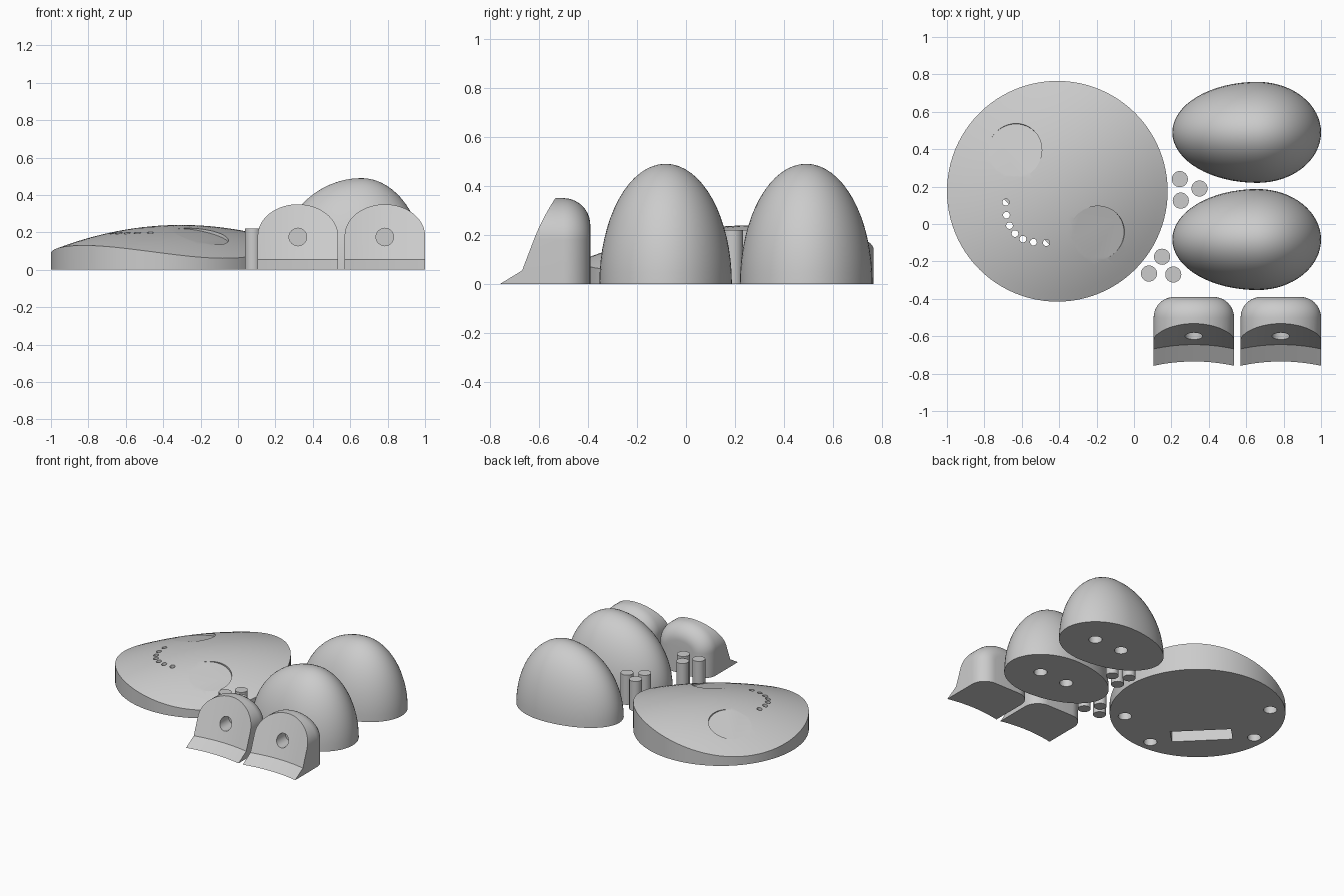
import bpy, bmesh
from math import sin, cos, pi, sqrt
from mathutils import Matrix, Vector

cube = bpy.data.objects.get("Cube")
if cube:
    bpy.data.objects.remove(cube, do_unlink=True)

grey = bpy.data.materials.new("plain_grey")
grey.use_nodes = True
grey.diffuse_color = (0.6, 0.6, 0.6, 1)
grey.node_tree.nodes["Principled BSDF"].inputs["Base Color"].default_value = (0.6, 0.6, 0.6, 1)


def make(name, bm):
    bmesh.ops.recalc_face_normals(bm, faces=bm.faces)
    mesh = bpy.data.meshes.new(name)
    bm.to_mesh(mesh)
    bm.free()
    mesh.materials.append(grey)
    ob = bpy.data.objects.new(name, mesh)
    bpy.context.collection.objects.link(ob)
    return ob


def cut(ob, bm):
    """Subtract the cutter mesh and discard it."""
    cutter = make("cutter", bm)
    cutter.hide_render = True
    mod = ob.modifiers.new("cut", "BOOLEAN")
    mod.object, mod.operation, mod.solver = cutter, "DIFFERENCE", "EXACT"
    bpy.context.view_layer.update()
    graph = bpy.context.evaluated_depsgraph_get()
    mesh = bpy.data.meshes.new_from_object(ob.evaluated_get(graph))
    ob.modifiers.clear()
    ob.data = mesh
    bpy.data.objects.remove(cutter, do_unlink=True)


def smooth(ob):
    bpy.ops.object.select_all(action="DESELECT")
    ob.select_set(True)
    bpy.context.view_layer.objects.active = ob
    bpy.ops.object.shade_smooth_by_angle()


def rod(bm, centre, radius, length, axis=(0, 0, 1), sides=32):
    turn = Vector(axis).to_track_quat("Z", "Y").to_matrix().to_4x4()
    bmesh.ops.create_cone(bm, cap_ends=True, segments=sides, radius1=radius, radius2=radius,
                          depth=length, matrix=Matrix.Translation(centre) @ turn)


def loft(bm, rings):
    """Skin a list of closed rings and cap both ends."""
    rows = [[bm.verts.new(p) for p in ring] for ring in rings]
    for a, b in zip(rows, rows[1:]):
        for i in range(len(a)):
            j = (i + 1) % len(a)
            bm.faces.new((a[i], a[j], b[j], b[i]))
    bm.faces.new(rows[0])
    bm.faces.new(rows[-1])


# Round body: u runs across the face, v runs up the face
CX, CY, R = -0.41, 0.175, 0.59


def place(u, v, z):
    return Vector((CX + (u + v) / sqrt(2), CY + (v - u) / sqrt(2), z))


def dome(u, v):
    return 0.235 - 0.49 * u * u + 0.06 * v - 0.2 * v * v


bm = bmesh.new()
SEG, RINGS = 96, 12
angles = [2 * pi * i / SEG for i in range(SEG)]
base = [bm.verts.new(place(R * cos(a), R * sin(a), 0)) for a in angles]
bm.faces.new(base)
previous = base
for k in range(RINGS, 0, -1):
    r = R * k / RINGS
    ring = [bm.verts.new(place(r * cos(a), r * sin(a), dome(r * cos(a), r * sin(a)))) for a in angles]
    for i in range(SEG):
        j = (i + 1) % SEG
        bm.faces.new((previous[i], previous[j], ring[j], ring[i]))
    previous = ring
top = bm.verts.new(place(0, 0, dome(0, 0)))
for i in range(SEG):
    bm.faces.new((previous[i], previous[(i + 1) % SEG], top))
body = make("body", bm)

# Underside slot and peg sockets
bm = bmesh.new()
slot = Matrix.Translation(place(0, -0.3, 0.04)) @ Matrix.Rotation(-pi / 4, 4, "Z") \
    @ Matrix.Diagonal((0.41, 0.135, 0.16, 1))
bmesh.ops.create_cube(bm, size=1, matrix=slot)
for side in (-1, 1):
    rod(bm, place(side * 0.49, 0, 0), 0.045, 0.12)
    rod(bm, place(side * 0.35, -0.36, 0), 0.045, 0.12)
cut(body, bm)

# Smile of small through holes
bm = bmesh.new()
for i in range(-3, 4):
    u = i * 0.051
    rod(bm, place(u, -0.32 + 3.6 * u * u, 0.2), 0.018, 0.24, sides=20)
cut(body, bm)

# Shallow flat eye recesses
bm = bmesh.new()
for u in (-0.315, 0.31):
    normal = (place(0.98 * u, -0.06, 1) - place(0, 0, 0)).normalized()
    normal = Vector((0.98 * u / sqrt(2), -0.98 * u / sqrt(2), 1)).normalized()
    floor = place(u, -0.01, dome(u, -0.01)) - normal * 0.012
    rod(bm, floor + normal * 0.05, 0.15, 0.1, normal, 64)
cut(body, bm)
smooth(body)

# Egg-shaped halves with two sockets underneath
for name, y in (("front_egg", -0.083), ("back_egg", 0.49)):
    bm = bmesh.new()
    bmesh.ops.create_uvsphere(bm, u_segments=64, v_segments=32, radius=1)
    low = [v for v in bm.verts if v.co.z < -0.001]
    bmesh.ops.delete(bm, geom=low, context="VERTS")
    bmesh.ops.holes_fill(bm, edges=[e for e in bm.edges if e.is_boundary])
    for v in bm.verts:
        x = v.co.x * (0.34 if v.co.x > 0 else 0.455)
        v.co = (0.66 + x, y + v.co.y * 0.27, max(0, v.co.z) * 0.49)
    egg = make(name, bm)
    bm = bmesh.new()
    for x in (0.525, 0.75):
        rod(bm, (x, y, 0), 0.045, 0.2)
    cut(egg, bm)
    smooth(egg)


# Arched feet with a rounded back and a hollow, sloping front
def arch(cx, y, inset):
    a, b = 0.215 - inset, 0.17 - inset
    curve = [(cx - a * cos(pi * i / 32), y, 0.18 + b * sin(pi * i / 32)) for i in range(33)]
    return [(cx - a, y, 0)] + curve + [(cx + a, y, 0)]


SLOPE = [(-0.475, 0.5), (-0.645, 0.055), (-0.735, 0), (-0.899, -0.1), (-1.2, -0.1), (-1.2, 0.5)]
FILLET = 0.11
for name, cx in (("right_foot", 0.32), ("left_foot", 0.785)):
    bm = bmesh.new()
    rings = []
    for i in range(11):
        t = pi / 2 * i / 10
        rings.append(arch(cx, -0.39 - FILLET * (1 - cos(t)), FILLET * (1 - sin(t))))
    loft(bm, rings + [arch(cx, -0.9, 0)])
    foot = make(name, bm)
    bm = bmesh.new()
    steps = [0.25 * i / 10 for i in range(-10, 11)]
    loft(bm, [[(cx + x, y - 0.5 * x * x, z) for y, z in SLOPE] for x in steps])
    cut(foot, bm)
    bm = bmesh.new()
    rod(bm, (cx, -0.6, 0.175), 0.047, 0.2, (0, 1, 0))
    cut(foot, bm)
    smooth(foot)

# Loose joining pegs
PEGS = [(0.245, 0.24), (0.25, 0.125), (0.35, 0.19), (0.15, -0.175), (0.08, -0.265), (0.21, -0.27)]
for n, (x, y) in enumerate(PEGS, 1):
    bm = bmesh.new()
    rod(bm, (x, y, 0.11), 0.043, 0.22)
    smooth(make(f"peg_{n}", bm))
